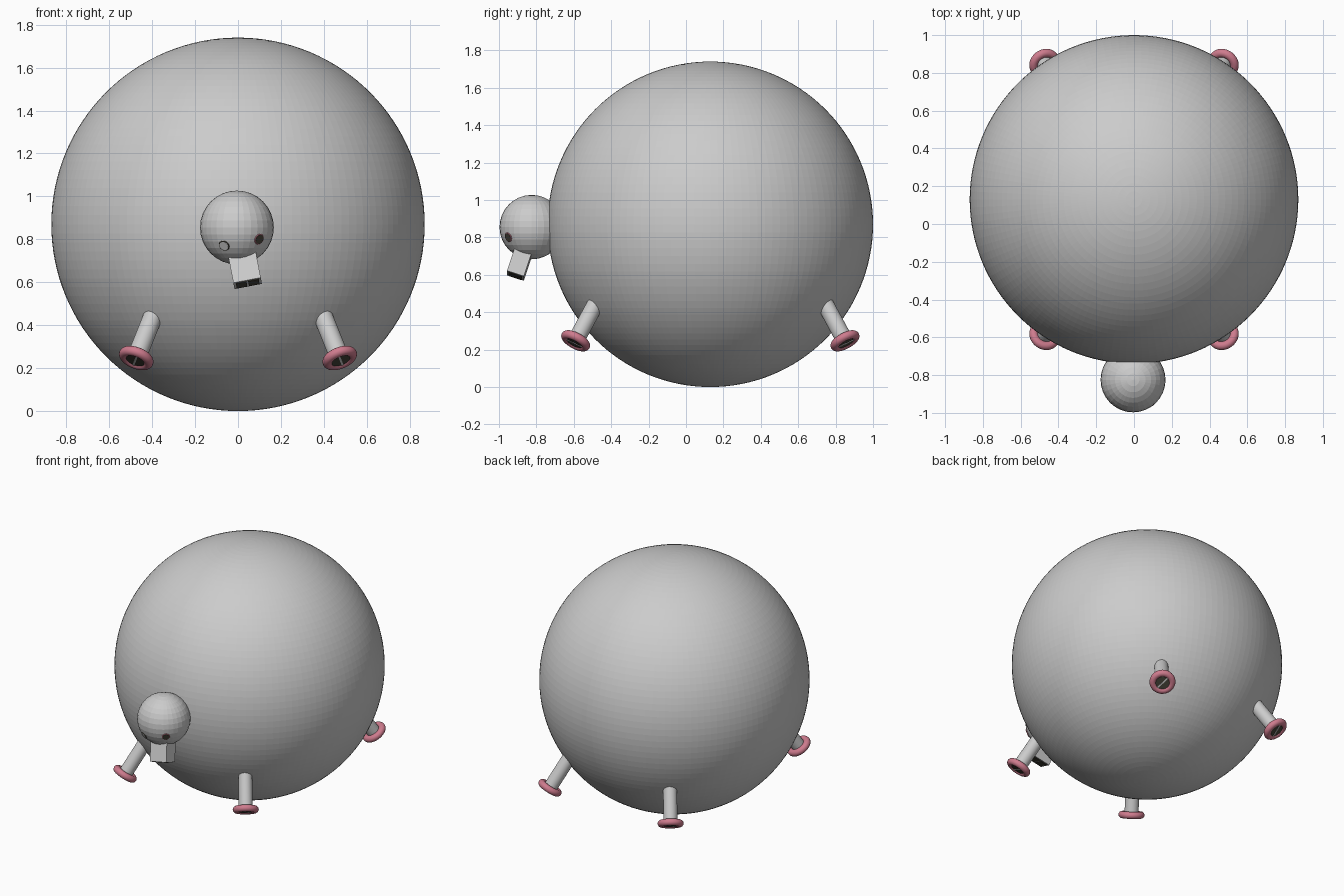
import bpy, math
from mathutils import Vector, Matrix

if "Cube" in bpy.data.objects:
    bpy.data.objects.remove(bpy.data.objects["Cube"])


def material(name, rgb):
    m = bpy.data.materials.new(name)
    m.diffuse_color = (*rgb, 1)
    m.use_nodes = True
    m.node_tree.nodes["Principled BSDF"].inputs["Base Color"].default_value = m.diffuse_color
    return m


GREY = material("pale grey", (0.6, 0.6, 0.6))
PINK = material("dusty pink", (0.62, 0.2, 0.27))
DARK = material("dark olive", (0.06, 0.055, 0.04))


def finish(name, mat, matrix, smooth=False):
    ob = bpy.context.object
    ob.name = name
    ob.data.materials.append(mat)
    ob.matrix_world = matrix
    if smooth:
        bpy.ops.object.shade_smooth_by_angle(angle=math.radians(40))
    return ob


def frame(origin, axis):
    """Local z along axis, local y as close as possible to world y."""
    z = Vector(axis).normalized()
    x = Vector((0, 1, 0)).cross(z).normalized()
    y = z.cross(x)
    return Matrix.Translation(origin) @ Matrix((x, y, z)).transposed().to_4x4()


def at(x, y, z):
    return Matrix.Translation((x, y, z))


def sphere(name, center, r, seg, rings):
    bpy.ops.mesh.primitive_uv_sphere_add(segments=seg, ring_count=rings, radius=r)
    finish(name, GREY, at(*center))


def cylinder(name, mat, matrix, r, depth, seg=32):
    bpy.ops.mesh.primitive_cylinder_add(vertices=seg, radius=r, depth=depth)
    finish(name, mat, matrix, True)


def box(name, mat, matrix, size):
    bpy.ops.mesh.primitive_cube_add(size=1)
    ob = finish(name, mat, matrix)
    for v in ob.data.vertices:
        v.co = Vector(a * b for a, b in zip(v.co, size))


def ring(name, mat, matrix, major, minor):
    bpy.ops.mesh.primitive_torus_add(major_radius=major, minor_radius=minor,
                                     major_segments=40, minor_segments=16)
    finish(name, mat, matrix, True)


# Round body and head
sphere("body", (0, 0.13, 0.87), 0.87, 128, 64)
HEAD = Vector((-0.005, -0.825, 0.855))
sphere("head", HEAD, 0.172, 32, 16)

# Legs with pink cuffs and split dark soles
for sx, side in ((-1, "left"), (1, "right")):
    for sy, end in ((-1, "front"), (1, "back")):
        n = f"{end}_{side}_"
        f = frame((0.474 * sx, 0.13 + 0.72 * sy, 0.247),
                  (0.4 * sx, 0.54 * sy, -1))
        cylinder(n + "leg", GREY, f @ at(0, 0, -0.15), 0.045, 0.3)
        ring(n + "cuff", PINK, f, 0.061, 0.023)
        cylinder(n + "sole", DARK, f @ at(0, 0, 0.005), 0.058, 0.022)
        box(n + "sole_split", GREY, f @ at(0, 0, 0.015), (0.009, 0.11, 0.006))

# Snout pointing down and forward, with two nostrils
tip = Vector((0.045, -0.912, 0.595))
s = frame(tip, tip - HEAD)
box("snout", GREY, s @ at(0, 0, -0.1), (0.13, 0.095, 0.2))
for sx in (-1, 1):
    box("nostril", DARK, s @ at(0.029 * sx, 0, 0.001), (0.05, 0.075, 0.004))

# Eyes: small discs with a pink rim
for name, d, mat in (("left_eye", (-0.06, -0.137, -0.085), GREY),
                     ("right_eye", (0.105, -0.127, -0.055), DARK)):
    e = frame(HEAD + Vector(d).normalized() * 0.171, d)
    cylinder(name, mat, e, 0.022, 0.008, 24)
    ring(name + "_rim", PINK if mat == DARK else DARK, e, 0.023, 0.003)
